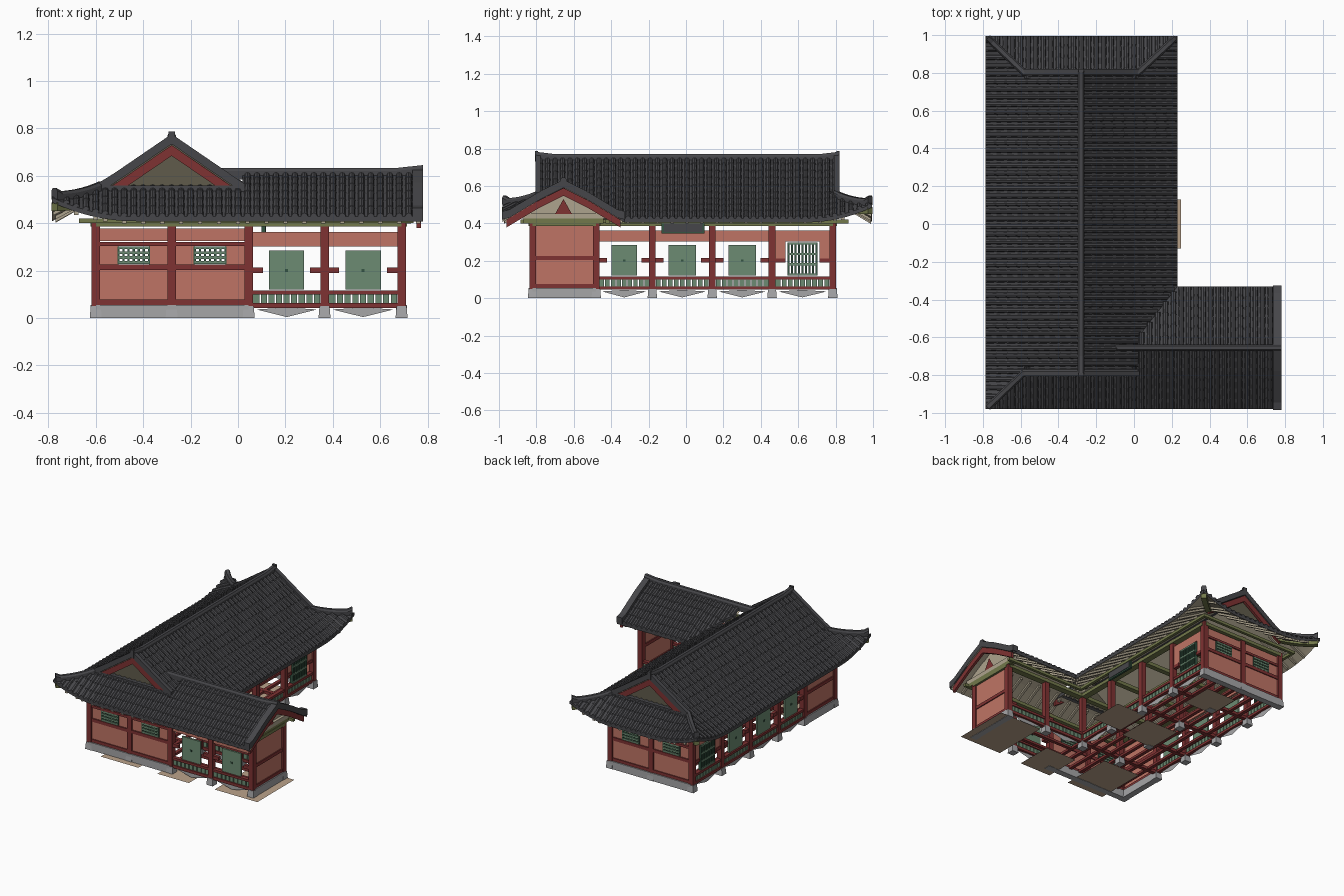
import bpy, bmesh, math
from mathutils import Vector, Matrix

cube = bpy.data.objects.get("Cube")
if cube:
    bpy.data.objects.remove(cube)

COLOURS = {
    "tile_grey": (.062, .062, .068), "dark_red": (.21, .032, .032), "salmon": (.52, .175, .13),
    "door_green": (.15, .26, .17), "lattice_green": (.035, .09, .055), "stone": (.38, .38, .39),
    "olive": (.115, .105, .07), "cream": (.42, .37, .27), "moss": (.17, .19, .07), "tan": (.50, .37, .26)}
mats = {}
for name, rgb in COLOURS.items():
    m = bpy.data.materials.new(name)
    m.use_nodes = True
    m.diffuse_color = (*rgb, 1)
    m.node_tree.nodes["Principled BSDF"].inputs["Base Color"].default_value = (*rgb, 1)
    mats[name] = m

PARTS = {}


def part(name, mat):
    return PARTS.setdefault(name, (bmesh.new(), mat))[0]


def box(name, mat, lo, hi):
    lo, hi = Vector(lo), Vector(hi)
    bmesh.ops.create_cube(part(name, mat), size=1, matrix=Matrix.Translation((lo + hi) / 2)
                          @ Matrix.Diagonal((*(hi - lo), 1)))


def plate(name, mat, pts):
    bm = part(name, mat)
    bm.faces.new([bm.verts.new(p) for p in pts])


def sweep(name, mat, pts, prof, scales=None):
    """Push a (side, up) profile along a path that is straight in plan."""
    bm = part(name, mat)
    d = pts[-1] - pts[0]
    side = Vector((d.y, -d.x, 0)).normalized()
    rings = []
    for i, p in enumerate(pts):
        s = scales[i] if scales else 1
        rings.append([bm.verts.new(p + side * u * s + Vector((0, 0, v * s))) for u, v in prof])
    n = len(prof)
    for r, q in zip(rings, rings[1:]):
        for k in range(n):
            bm.faces.new((r[k], r[(k + 1) % n], q[(k + 1) % n], q[k]))
    bm.faces.new(rings[0])
    bm.faces.new(rings[-1])


def rect(w, lo, hi):
    return [(-w, lo), (w, lo), (w, hi), (-w, hi)]


# ---- roof surface heights
RX, WY = -.28, -.655           # main ridge x, wing ridge y
W, E, S, N = -.785, .23, -.98, .995   # eave lines
GS, GN, OUT = -.785, .80, .015        # gable lines and their overhang
HIPS = [((-.58, GS), (W, S)), ((-.58, GN), (W, N)), ((.02, GN), (E, N))]


def interp(t, pts):
    for (a, za), (b, zb) in zip(pts, pts[1:]):
        if t <= b or b == pts[-1][0]:
            return za + (zb - za) * (t - a) / (b - a)


def lift(x, y):
    return sum(.08 * max(0, 1 - math.hypot(x - c[0], y - c[1]) / .35) ** 2 for _, c in HIPS)


def z_side(x, y):
    return interp(abs(x - RX), [(0, .75), (.3, .545), (.51, .425)]) + lift(x, y)


def z_end(x, y):
    d = y - GN if y > 0 else abs(y - WY) - .13
    return interp(d, [(-.13, .61), (0, .545), (.2, .425)]) + lift(x, y)


RIB = [(math.cos(k * math.pi / 4), math.sin(k * math.pi / 4)) for k in range(5)]


def panel(a0, a1, top, end, along_y):
    """Sheet, soffit, stepped tile ribs and rafters between a ridge and an eave."""
    zf = z_side if along_y else z_end

    def at(a, t, dz=0):
        b = top(a) + (end(a) - top(a)) * t
        x, y = (b, a) if along_y else (a, b)
        return Vector((x, y, zf(x, y) + dz))
    count, steps = max(1, round((a1 - a0) / .04)), 8
    w = (a1 - a0) / count
    for i in range(count):
        l, r, c = a0 + i * w, a0 + (i + 1) * w, a0 + (i + .5) * w
        for name, mat, dz, up in (("roof_sheet", "tile_grey", 0, 1), ("roof_soffit", "cream", -.02, -1)):
            bm = part(name, mat)
            for k in range(steps):
                t, u = k / steps, (k + 1) / steps
                f = bm.faces.new([bm.verts.new(p) for p in (at(l, t, dz), at(r, t, dz), at(r, u, dz), at(l, u, dz))])
                f.normal_update()
                if f.normal.z * up < 0:
                    f.normal_flip()
        plate("eave_edge", "tile_grey", (at(l, 1), at(r, 1), at(r, 1, -.02), at(l, 1, -.02)))
        length = abs(end(c) - top(c))
        if length < .02:
            continue
        tiles = max(1, round(length / .055))
        pts, sc = [], []
        for k in range(tiles):
            pts += [at(c, k / tiles), at(c, (k + 1) / tiles)]
            sc += [.0125, .015]
        sweep("roof_tiles", "tile_grey", pts, RIB, sc)
        if i % 2 == 0 and length > .08:
            t0 = max(.05, 1 - .24 / length)
            sweep("rafters", "cream", [at(c, t0 + (.97 - t0) * k / 3) for k in range(4)], rect(.009, -.035, -.02))


def hip_x(c, t, y, g, e):      # plan position on a hip line
    return c + (t - c) * (y - g) / (e - g)


ridge_top = lambda a: RX
valley = lambda y: min(E, max(.02, .02 + .21 * (y + .60) / .27))
# west slope, then east slope
panel(GS - OUT, GN + OUT, ridge_top, lambda y: W, True)
panel(S, GS - OUT, lambda y: hip_x(-.58, W, y, GS, S), lambda y: W, True)
panel(GN + OUT, N, lambda y: hip_x(-.58, W, y, GN, N), lambda y: W, True)
panel(GS - OUT, -.60, ridge_top, lambda y: .02, True)
panel(-.60, -.33, ridge_top, valley, True)
panel(-.33, GN + OUT, ridge_top, lambda y: E, True)
panel(GN + OUT, N, lambda y: hip_x(.02, E, y, GN, N), lambda y: E, True)
# front skirt and wing, then back skirt
panel(W, -.58, lambda x: hip_x(GS, S, x, -.58, W), lambda x: S, False)
panel(-.58, .02, lambda x: GS + .03, lambda x: S, False)
panel(.02, .78, lambda x: WY, lambda x: S, False)
panel(.02, E, lambda x: WY, lambda x: -.60 + .27 * (x - .02) / .21, False)
panel(E, .78, lambda x: WY, lambda x: -.33, False)
panel(W, -.58, lambda x: hip_x(GN, N, x, -.58, W), lambda x: N, False)
panel(-.58, .02, lambda x: GN - .03, lambda x: N, False)
panel(.02, E, lambda x: hip_x(GN, N, x, .02, E), lambda x: N, False)

# ---- ridges
CAP = [(-.018, -.02), (.018, -.02), (.018, .016), (.01, .028), (-.01, .028), (-.018, .016)]


def ridge(name, p, q, zf, prof=CAP, mat="tile_grey", n=8, tip=0, reach=1):
    pts = []
    for k in range(n + 1):
        t = reach * k / n
        x, y = p[0] + (q[0] - p[0]) * t, p[1] + (q[1] - p[1]) * t
        pts.append(Vector((x, y, zf(x, y) + (tip if k == n else 0))))
    sweep(name, mat, pts, prof)


for ye in (-.798, .813):
    ridge("main_ridge", (RX, 0), (RX, ye), lambda x, y: .742, tip=.012)
    box("ridge_end", "tile_grey", (RX - .014, ye - .008, .73), (RX + .014, ye + .008, .787))
ridge("wing_ridge", (-.1, WY), (.78, WY), lambda x, y: .605, tip=.012)
for p, q in HIPS:
    ridge("hip_ridge", p, q, z_side, tip=.014, reach=.95)
    ridge("hip_rafter", p, q, z_side, rect(.018, -.055, -.02), "moss", reach=.95)

# ---- gables of the main roof and of the wing
for g, out in ((GS, -1), (GN, 1)):
    for sx in (-1, 1):
        ends = (RX, g + out * .006), (RX + sx * .31, g + out * .006)
        ridge("gable_ridge", *ends, z_side, rect(.014, -.016, .026))
        ridge("gable_board", *ends, z_side, rect(.009, -.066, -.021), "dark_red")
    ridge("gable_foot", (-.57, g + out * .004), (.01, g + out * .004), z_end, rect(.012, -.01, .016))
    plate("gable_wall", "olive", [(x, g - out * .012, z) for x, z in ((-.58, .535), (.02, .535), (RX, .74))])
for ye in (-.985, -.325):
    ridge("wing_rake", (.758, WY), (.758, ye), z_end, rect(.022, -.02, .024), tip=.015)
    ridge("wing_board", (.762, WY), (.762, ye), z_end, rect(.009, -.062, -.021), "dark_red", reach=.92)
for name, mat, x, hw, z0, z1 in (("wing_gable", "cream", .69, .25, .44, .59), ("gable_ornament", "dark_red", .712, .045, .45, .53)):
    plate(name, mat, [(x, WY + u, z) for u, z in ((-hw, z0), (hw, z0), (0, z1))])
box("wing_tie_beam", "cream", (.67, -.89, .425), (.71, -.42, .455))
box("wing_tie_beam_lower", "moss", (.67, -.87, .40), (.71, -.44, .425))

# ---- walls
XS, YS = [-.6, -.28, .045, .365, .69], [-.82, -.48, -.18, .14, .46, .785]


def wall(name, mat, p, q, u0, u1, z0, z1, th):
    a, b = Vector(p).lerp(Vector(q), u0), Vector(p).lerp(Vector(q), u1)
    half = (b - a) / 2 + Vector((p[0] == q[0], p[1] == q[1])) * th / 2
    c = (a + b) / 2
    box(name, mat, (*(c - half), z0), (*(c + half), z1))


def lattice(p, q, u0, u1, z0, z1, n, rows):
    for k in range(n + 1):
        u = u0 + (u1 - u0) * k / n
        wall("window_lattice", "lattice_green", p, q, u - .014, u + .014, z0, z1, .022)
    for k in range(rows):
        z = z0 + (z1 - z0 - .012) * k / (rows - 1)
        wall("window_rail", "door_green", p, q, u0, u1, z, z + .012, .026)


def bay(style, p, q):
    wall("eave_beam", "moss", p, q, 0, 1, .385, .408, .045)
    if style in ("solid", "window"):
        wall("stone_base", "stone", p, q, 0, 1, 0, .055, .045)
        wall("wall_panel", "salmon", p, q, 0, 1, .075, .206, .014)
        for z0, z1 in ((.055, .077), (.203, .226)):
            wall("wall_beam", "dark_red", p, q, 0, 1, z0, z1, .028)
    if style == "solid":
        wall("wall_panel", "salmon", p, q, 0, 1, .2, .4, .014)
    elif style == "window":
        wall("wall_beam", "dark_red", p, q, 0, 1, .303, .32, .028)
        wall("wall_panel", "salmon", p, q, 0, 1, .325, .378, .014)
        for u in (0, .7):
            wall("wall_panel", "salmon", p, q, u, u + .3, .22, .31, .01)
        lattice(p, q, .3, .7, .228, .302, 6, 4)
    else:
        for z0, z1 in ((.045, .063), (.1, .117)):
            wall("railing", "dark_red", p, q, 0, 1, z0, z1, .028)
        for k in range(9):
            wall("railing_panel", "door_green", p, q, .06 + k * .1, .14 + k * .1, .063, .1, .012)
        plate("step_stone", "stone", [(*Vector(p).lerp(Vector(q), u), z)
                                      for u, z in ((.1, .036), (.5, .004), (.9, .036), (.5, .044))])
    if style in ("door", "lattice"):
        wall("lintel_panel", "salmon", p, q, .04, .96, .302, .362, .014)
    if style == "door":
        wall("door", "door_green", p, q, .27, .73, .12, .285, .014)
        wall("door_boss", "lattice_green", p, q, .48, .52, .195, .207, .022)
        for u in (0, .81):
            wall("side_rail", "dark_red", p, q, u, u + .19, .19, .214, .024)
    elif style == "lattice":
        for u in (.04, .78):
            wall("side_panel", "salmon", p, q, u, u + .18, .21, .302, .014)
            wall("side_rail", "dark_red", p, q, u, u + .18, .19, .212, .024)
        lattice(p, q, .27, .73, .12, .298, 8, 4)


# doors close the outer walls; the courtyard sides are open verandas
FRONT, BACK = YS[0], YS[-1]
for a, b, front, back in zip(XS, XS[1:], ("window", "window", "door", "door"),
                             ("window", "window", "open", "open")):
    bay(front, (a, FRONT), (b, FRONT))
    y = BACK if back == "window" else YS[1]
    bay(back, (a, y), (b, y))
for a, b, west, east in zip(YS, YS[1:], ("solid", "door", "door", "door", "lattice"),
                            ("solid", "open", "open", "open", "lattice")):
    bay(west, (XS[0], a), (XS[0], b))
    x = XS[-1] if east == "solid" else XS[2]
    bay(east, (x, a), (x, b))

# ---- posts on tapered stones
spots = {(x, y) for x in XS for y in YS[:2]} | {(x, y) for x in XS[:3] for y in YS}
for x, y in sorted(spots):
    box("posts", "dark_red", (x - .018, y - .018, .03), (x + .018, y + .018, .415))
    bmesh.ops.create_cone(part("post_stones", "stone"), segments=4, cap_ends=True, radius1=.036, radius2=.03,
                          depth=.05, matrix=Matrix.Translation((x, y, .025)) @ Matrix.Rotation(math.pi / 4, 4, "Z"))

# ---- floor frame and ceiling beams
for y in YS:
    xe = XS[-1] if y < -.4 else XS[2]
    box("floor_beams", "dark_red", (XS[0], y - .014, .042), (xe, y + .014, .063))
    box("ceiling_beams", "moss", (XS[0], y - .018, .385), (xe, y + .018, .41))
for k in range(9):
    x = XS[0] + .0806 * k
    box("floor_joists", "dark_red", (x - .012, FRONT, .045), (x + .012, BACK, .062))
for k in range(4):
    y = FRONT + .113 * k
    box("wing_joists", "dark_red", (XS[2], y - .012, .045), (XS[-1], y + .012, .062))
box("ceiling_spine", "moss", (RX - .015, FRONT, .39), (RX + .015, BACK, .42))

# ---- moss purlins under the eaves
for lo, hi in (((-.67, -.885), (.74, -.865)), ((-.67, .85), (.12, .87)), ((-.67, -.885), (-.65, .87)),
               ((.1, -.42), (.12, .87)), ((.1, -.43), (.74, -.41))):
    box("eave_purlins", "moss", (*lo, .40), (*hi, .42))

# ---- blank plaque and ground slabs
box("plaque", "lattice_green", (.1, -.13, .345), (.115, .1, .408))
box("plaque_field", "tile_grey", (.114, -.118, .355), (.118, .088, .398))
for x, y, w, d in ((.6, -.67, .34, .42), (.11, -.76, .25, .27), (-.32, -.70, .3, .38),
                   (-.17, -.04, .26, .26), (.13, 0, .24, .26), (-.2, .55, .24, .24)):
    plate("ground_slabs", "tan", [(x + i * w / 2, y + j * d / 2, .002)
                                  for i, j in ((-1, -1), (1, -1), (1, 1), (-1, 1))])

for name, (bm, mat) in PARTS.items():
    if name not in ("roof_sheet", "roof_soffit", "ground_slabs"):
        bmesh.ops.recalc_face_normals(bm, faces=bm.faces[:])
    me = bpy.data.meshes.new(name)
    bm.to_mesh(me)
    bm.free()
    me.materials.append(mats[mat])
    bpy.context.scene.collection.objects.link(bpy.data.objects.new(name, me))
